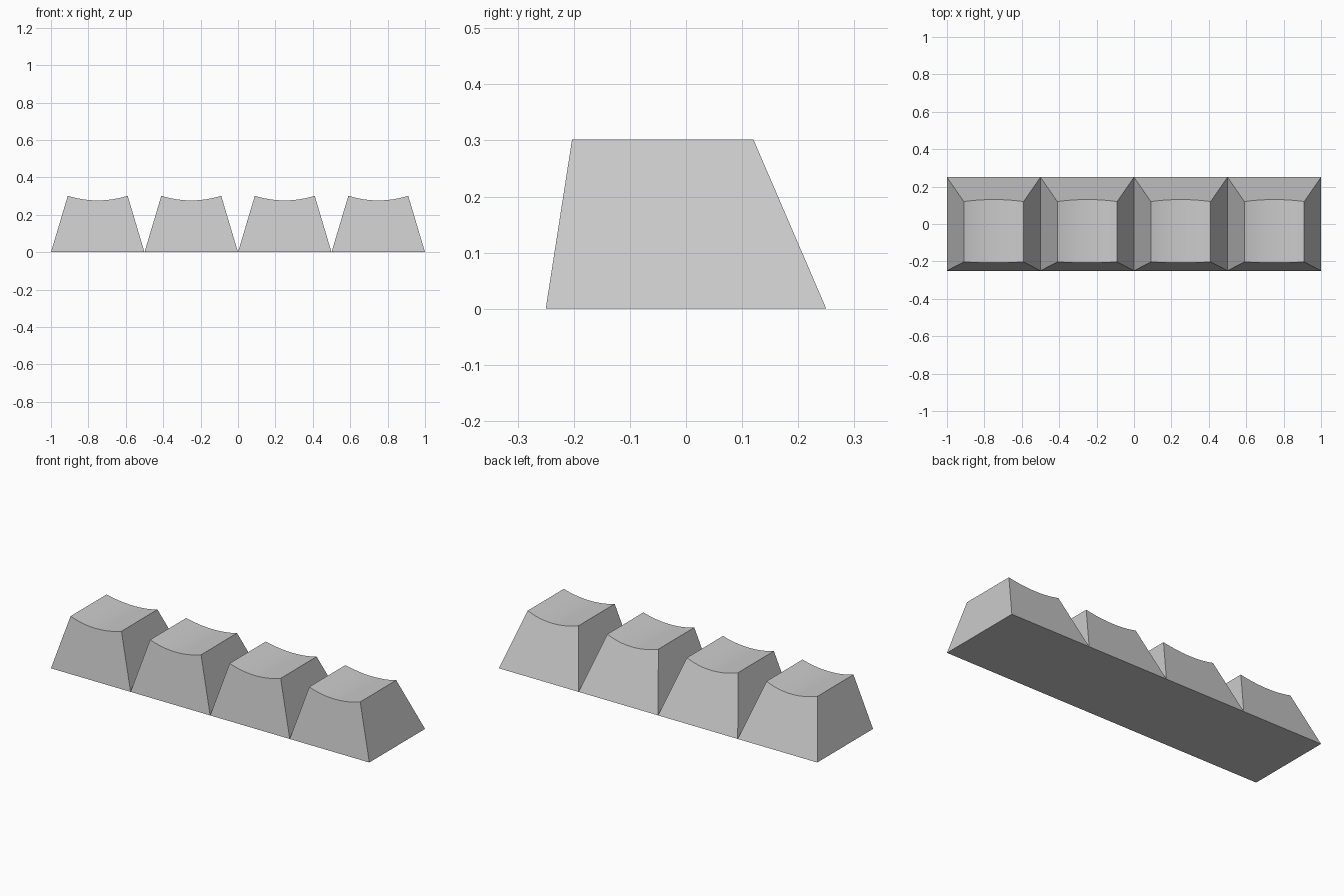
import bpy, bmesh, math

if "Cube" in bpy.data.objects:
    bpy.data.objects.remove(bpy.data.objects["Cube"])

PITCH, HEIGHT, DISH = 0.5, 0.302, 0.025
HALF_BASE, HALF_TOP = 0.25, 0.16
FRONT_TOP, BACK_TOP = -0.203, 0.12
SEGMENTS = 12


def dish_profile():
    """Shallow circular arc across the key top, as (x, z) points."""
    radius = (HALF_TOP ** 2 + DISH ** 2) / (2 * DISH)
    half_angle = math.asin(HALF_TOP / radius)
    points = []
    for i in range(SEGMENTS + 1):
        a = half_angle * (2 * i / SEGMENTS - 1)
        points.append((radius * math.sin(a),
                       HEIGHT - DISH + radius * (1 - math.cos(a))))
    return points


def keycap_mesh():
    bm = bmesh.new()
    # base corners, then the arc projected onto the sloping front and back
    base = [bm.verts.new((x, y, 0)) for x, y in (
        (-HALF_BASE, -HALF_BASE), (HALF_BASE, -HALF_BASE),
        (HALF_BASE, HALF_BASE), (-HALF_BASE, HALF_BASE))]
    front, back = [], []
    for x, z in dish_profile():
        t = z / HEIGHT
        front.append(bm.verts.new((x, -HALF_BASE + (FRONT_TOP + HALF_BASE) * t, z)))
        back.append(bm.verts.new((x, HALF_BASE + (BACK_TOP - HALF_BASE) * t, z)))
    # walls and bottom
    bm.faces.new(base[::-1])
    bm.faces.new([base[0], base[1]] + front[::-1])
    bm.faces.new([base[2], base[3]] + back)
    bm.faces.new([base[1], base[2], back[-1], front[-1]])
    bm.faces.new([base[3], base[0], front[0], back[0]])
    # dished top
    for i in range(SEGMENTS):
        face = bm.faces.new([front[i], front[i + 1], back[i + 1], back[i]])
        face.smooth = True
    bm.normal_update()
    # keep the rim crisp
    for edge in bm.edges:
        edge.smooth = edge.calc_face_angle(0) < math.radians(30)
    mesh = bpy.data.meshes.new("keycap")
    bm.to_mesh(mesh)
    bm.free()
    return mesh


# row of four identical keys
mesh = keycap_mesh()
for i in range(4):
    key = bpy.data.objects.new(f"keycap_{i + 1}", mesh)
    key.location.x = (i - 1.5) * PITCH
    bpy.context.collection.objects.link(key)
